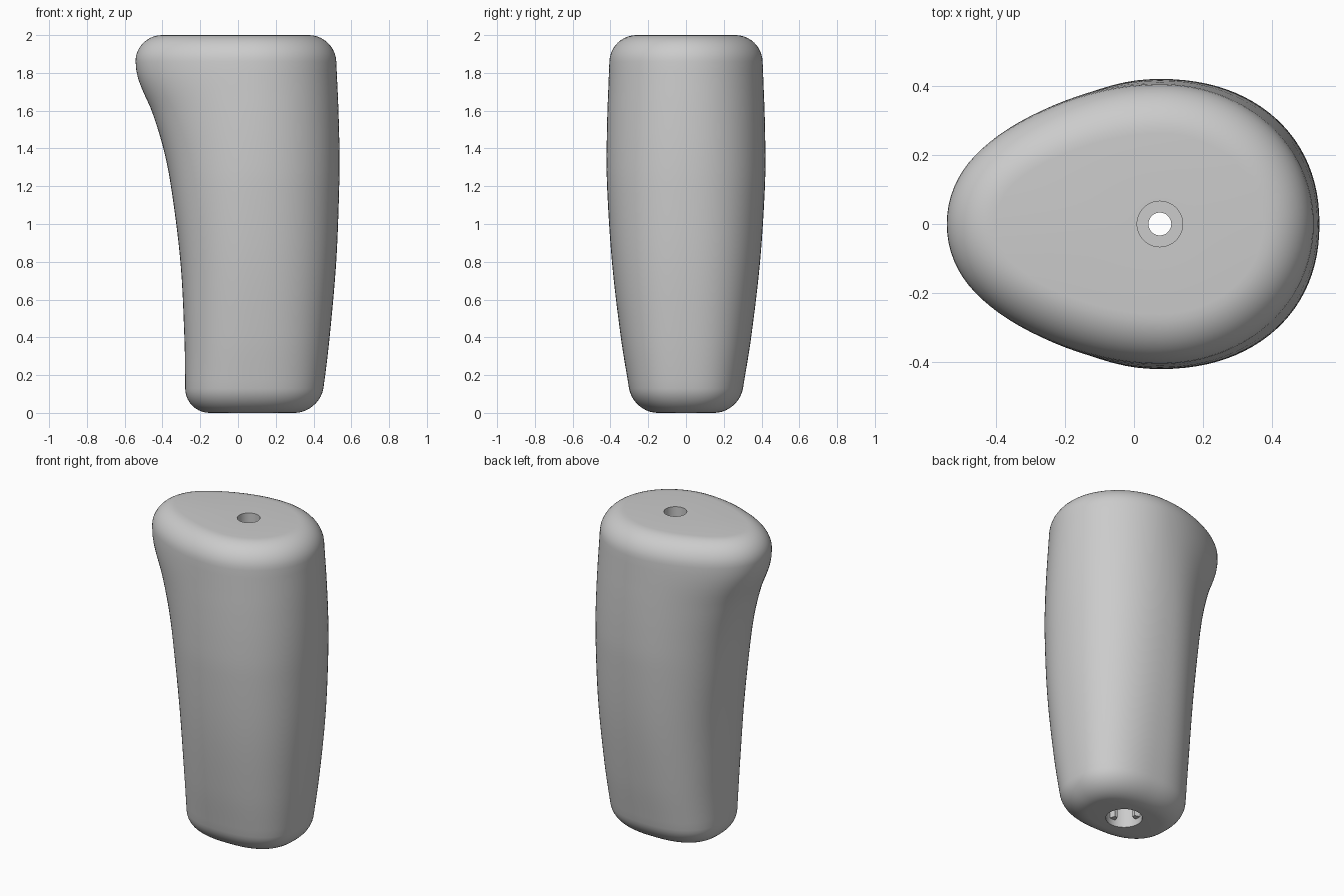
import bpy
import bmesh
from math import cos, sin, pi, sqrt, copysign

cube = bpy.data.objects.get("Cube")
if cube:
    bpy.data.objects.remove(cube)

SEGMENTS = 96
AXIS_X = 0.075          # common axis of the holes and the sections
HEIGHT = 2.0
TOP_ROUND, BOTTOM_ROUND = 0.14, 0.13

# Side outlines: height, left end, right end, half depth
OUTLINE = [
    (0.0, -0.28, 0.43, 0.28),
    (0.15, -0.28, 0.455, 0.305),
    (0.4, -0.284, 0.485, 0.345),
    (0.8, -0.305, 0.52, 0.392),
    (1.2, -0.355, 0.536, 0.418),
    (1.4, -0.395, 0.537, 0.42),
    (1.6, -0.457, 0.532, 0.416),
    (1.7, -0.502, 0.528, 0.412),
    (1.78, -0.532, 0.524, 0.409),
    (1.85, -0.542, 0.521, 0.406),
    (2.0, -0.542, 0.515, 0.402),
]


def outline_at(z):
    """Smooth interpolation of the outline rows."""
    last = len(OUTLINE) - 1
    i = 0
    while i < last - 1 and z > OUTLINE[i + 1][0]:
        i += 1

    def slope(k, c):
        p, q = OUTLINE[max(k - 1, 0)], OUTLINE[min(k + 1, last)]
        return (q[c] - p[c]) / (q[0] - p[0])

    p, q = OUTLINE[i], OUTLINE[i + 1]
    h = q[0] - p[0]
    t = (z - p[0]) / h
    blend = t * t * (3 - 2 * t)
    return [p[c] + (q[c] - p[c]) * blend
            + h * t * (1 - t) * ((1 - t) * slope(i, c) - t * slope(i + 1, c))
            for c in (1, 2, 3)]


def body_ring(z):
    """Egg-shaped section, squarer at the foot, drawn in at the rounded ends."""
    left, right, depth = outline_at(z)
    inset = 0
    for radius, rise in ((TOP_ROUND, z - HEIGHT + TOP_ROUND),
                         (BOTTOM_ROUND, BOTTOM_ROUND - z)):
        if rise > 0:
            inset = radius - sqrt(max(radius ** 2 - rise ** 2, 0))
    power = 2 / (2.5 - 0.5 * z / HEIGHT)
    points = []
    for k in range(SEGMENTS):
        a = 2 * pi * k / SEGMENTS
        c, s = cos(a), sin(a)
        reach = (right - AXIS_X if c > 0 else AXIS_X - left) - inset
        pinch = 1 - 0.05 * sin(2 * a) ** 2 * z / HEIGHT if c < 0 else 1
        x = AXIS_X + reach * copysign(abs(c) ** power, c)
        y = (depth - inset) * pinch * copysign(abs(s) ** power, s)
        points.append((x, y, z))
    return points


def hole_ring(radius, z, rib=0.0):
    """Circle on the axis; four ribs project inward when rib is set."""
    quarter = SEGMENTS // 4
    points = []
    for k in range(SEGMENTS):
        a = 2 * pi * k / SEGMENTS
        on_rib = (k + 2) % quarter <= 4
        r = radius - rib if on_rib else radius
        points.append((AXIS_X + r * cos(a), r * sin(a), z))
    return points


# Heights: fine steps through both rounded ends, even steps between
STEPS = 10
heights = [BOTTOM_ROUND * (1 - cos(pi / 2 * k / STEPS)) for k in range(STEPS)]
span = HEIGHT - TOP_ROUND - BOTTOM_ROUND
heights += [BOTTOM_ROUND + span * k / 36 for k in range(36)]
heights += [HEIGHT - TOP_ROUND + TOP_ROUND * sin(pi / 2 * k / STEPS)
            for k in range(STEPS + 1)]

# Outer skin, then the screw recess, the bore and the ribbed socket
rings = [body_ring(z) for z in heights]
rings += [
    hole_ring(0.066, HEIGHT), hole_ring(0.066, 1.7),
    hole_ring(0.033, 1.7), hole_ring(0.033, 0.6),
    hole_ring(0.105, 0.6, 0.035), hole_ring(0.105, 0.04, 0.035),
    hole_ring(0.105, 0.04), hole_ring(0.105, 0.0),
]

bm = bmesh.new()
loops = [[bm.verts.new(p) for p in ring] for ring in rings]
for lower, upper in zip(loops, loops[1:] + loops[:1]):
    for k in range(SEGMENTS):
        n = (k + 1) % SEGMENTS
        bm.faces.new((lower[k], lower[n], upper[n], upper[k]))
bmesh.ops.remove_doubles(bm, verts=bm.verts, dist=0.00001)
bmesh.ops.recalc_face_normals(bm, faces=bm.faces)

mesh = bpy.data.meshes.new("grip_handle")
bm.to_mesh(mesh)
bm.free()
grip = bpy.data.objects.new("grip_handle", mesh)
bpy.context.collection.objects.link(grip)

# Plain grey plastic
grey = bpy.data.materials.new("light_grey")
grey.use_nodes = True
colour = (0.6, 0.6, 0.6, 1)
grey.diffuse_color = colour
grey.node_tree.nodes["Principled BSDF"].inputs["Base Color"].default_value = colour
mesh.materials.append(grey)

bpy.ops.object.select_all(action="DESELECT")
grip.select_set(True)
bpy.context.view_layer.objects.active = grip
bpy.ops.object.shade_smooth_by_angle(angle=pi / 6)
